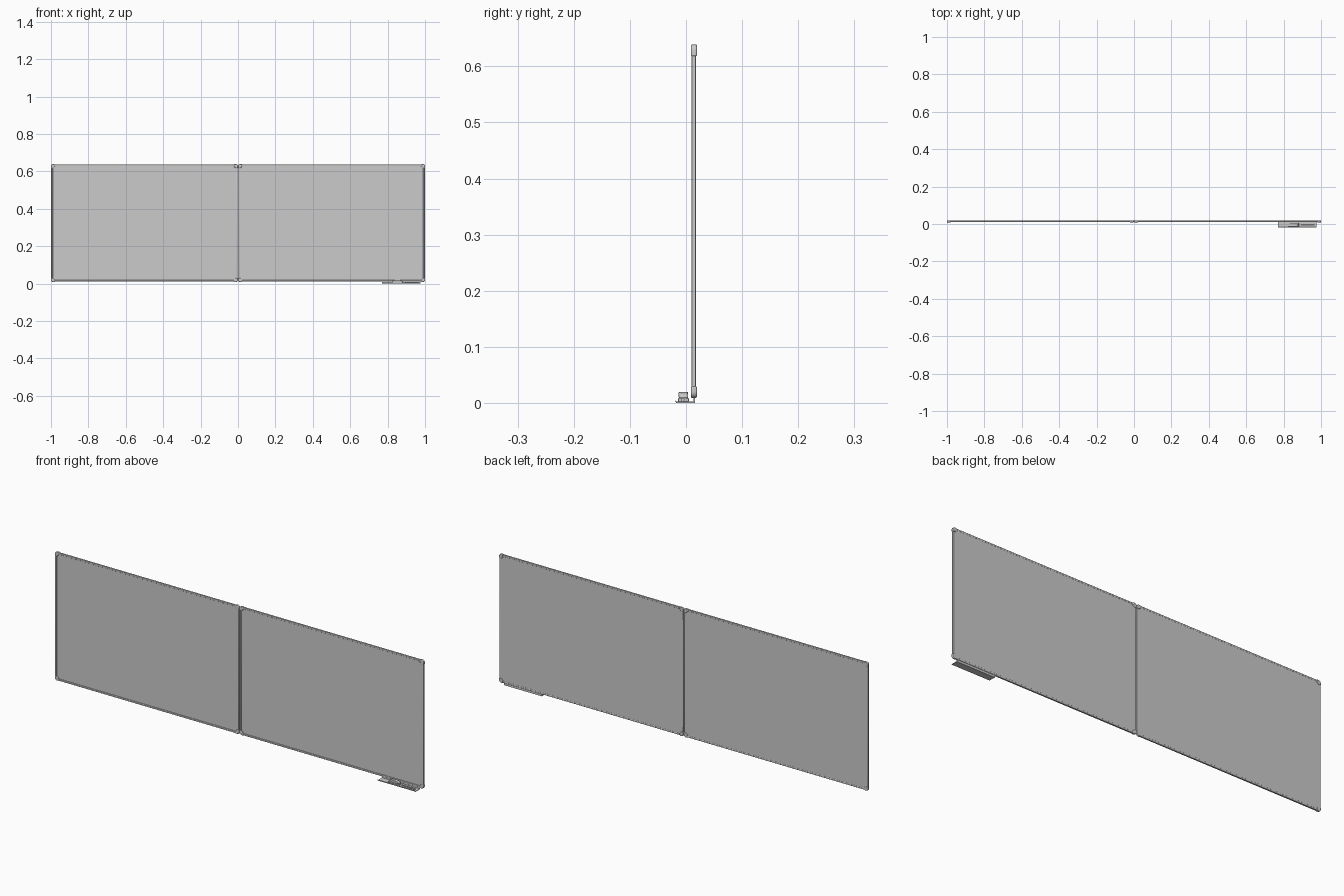
import bpy, bmesh, math

if "Cube" in bpy.data.objects:
    bpy.data.objects.remove(bpy.data.objects["Cube"])

def finish(ob, bevel=0.0, seg=2):
    if bevel:
        m = ob.modifiers.new("bevel", 'BEVEL')
        m.width, m.segments, m.limit_method = bevel, seg, 'ANGLE'
    bpy.ops.object.select_all(action='DESELECT')
    ob.select_set(True)
    bpy.context.view_layer.objects.active = ob
    bpy.ops.object.shade_smooth_by_angle(angle=math.radians(35))
    return ob

def prism(name, pts, axis, a, b, bevel=0.0, seg=2):
    """Extrude a 2D outline: along y (pts are x,z) or along x (pts are y,z)."""
    bm = bmesh.new()
    vs = [bm.verts.new((u, a, w) if axis == 'y' else (a, u, w)) for u, w in pts]
    f = bm.faces.new(vs)
    r = bmesh.ops.extrude_face_region(bm, geom=[f])
    d = (0, b - a, 0) if axis == 'y' else (b - a, 0, 0)
    bmesh.ops.translate(bm, vec=d, verts=[v for v in r['geom'] if isinstance(v, bmesh.types.BMVert)])
    bmesh.ops.recalc_face_normals(bm, faces=bm.faces)
    me = bpy.data.meshes.new(name)
    bm.to_mesh(me)
    bm.free()
    ob = bpy.data.objects.new(name, me)
    bpy.context.collection.objects.link(ob)
    return finish(ob, bevel, seg)

def box(name, x0, x1, y0, y1, z0, z1, bevel=0.0, seg=2):
    return prism(name, [(x0, z0), (x1, z0), (x1, z1), (x0, z1)], 'y', y0, y1, bevel, seg)

Z0, Z1 = 0.009, 0.639      # board bottom and top
F0, F1 = 0.0095, 0.0175    # frame front and back
W, S = 0.010, 0.021        # rail width, corner cap size

def corner_cap(name, x, z, sx, sz):
    # square cap with a rounded outer corner and a clipped inner corner
    r = 0.011
    pts = [(S, 0), (S, 0.013), (0.013, S), (0, S)]
    pts += [(r - r * math.cos(t), r - r * math.sin(t))
            for t in [i * math.pi / 12 for i in range(7)]]
    prism(name, [(x + sx * u, z + sz * w) for u, w in pts], 'y', 0.009, 0.0195, 0.0025, 3)

for side, x0, x1 in (("left", -1.0, -0.0005), ("right", 0.0005, 1.0)):
    # writing surface, set back a little inside the frame
    box(side + "_board_panel", x0 + 0.004, x1 - 0.004, 0.0125, 0.017, Z0 + 0.004, Z1 - 0.004)
    # frame rails
    e = 0.0015
    box(side + "_bottom_rail", x0 + 0.01, x1 - 0.01, F0, F1, Z0 + e, Z0 + W, 0.0015)
    box(side + "_top_rail", x0 + 0.01, x1 - 0.01, F0, F1, Z1 - W, Z1 - e, 0.0015)
    box(side + "_outer_rail_a", x0 + e, x0 + W, F0, F1, Z0 + 0.01, Z1 - 0.01, 0.0015)
    box(side + "_outer_rail_b", x1 - W, x1 - e, F0, F1, Z0 + 0.01, Z1 - 0.01, 0.0015)
    # corner caps
    for x, sx in ((x0, 1), (x1, -1)):
        for z, sz in ((Z0, 1), (Z1, -1)):
            corner_cap(side + "_corner_cap", x, z, sx, sz)

# pen tray: thin shelf with a raised front lip and a rear lip meeting the frame
T0, T1 = 0.77, 0.976
prism("pen_tray", [(-0.0175, 0), (0.016, 0), (0.016, 0.010), (0.0135, 0.010), (0.0135, 0.0025),
                   (-0.016, 0.0025), (-0.0185, 0.0045), (-0.0195, 0.0035)], 'x', T0, T1)

# eraser: felt pad below a domed grip
box("eraser_pad", 0.823, 0.881, -0.014, 0.005, 0.0025, 0.009, 0.001)
prism("eraser_grip", [(0.825, 0.009), (0.879, 0.009), (0.878, 0.015), (0.870, 0.0185),
                      (0.861, 0.020), (0.843, 0.020), (0.834, 0.0185), (0.826, 0.015)],
      'y', -0.013, 0.004, 0.0015)

# marker lying on the tray, with a slightly wider cap
def rod(name, x0, x1, y, r):
    ring = [(y + r * math.cos(i * math.pi / 8), 0.0058 + r * math.sin(i * math.pi / 8)) for i in range(16)]
    prism(name, ring, 'x', x0, x1)

rod("marker_body", 0.892, 0.945, -0.006, 0.0028)
rod("marker_cap", 0.943, 0.964, -0.006, 0.0033)
